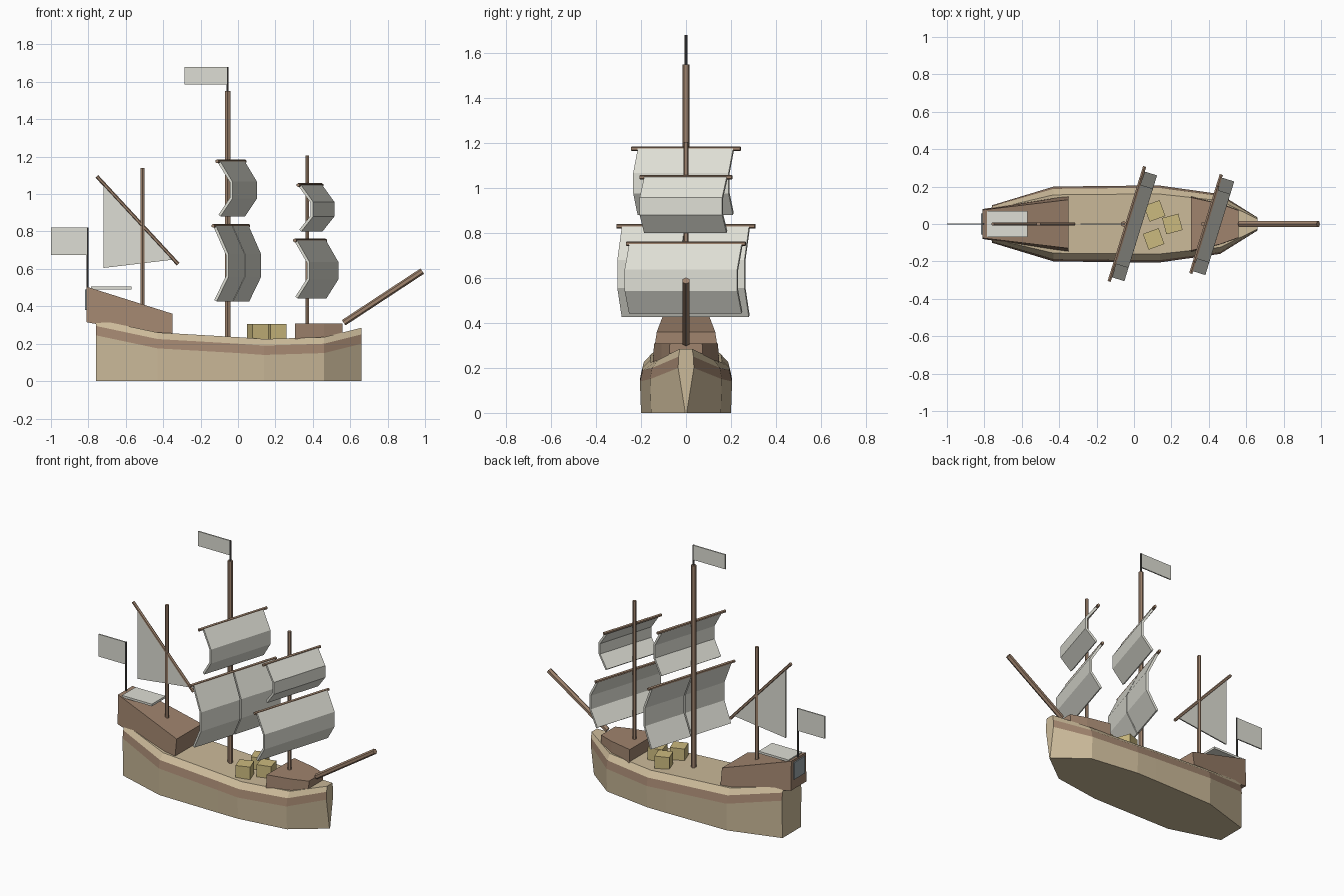
import bpy, bmesh, math
from mathutils import Vector, Matrix

cube = bpy.data.objects.get("Cube")
if cube:
    bpy.data.objects.remove(cube, do_unlink=True)


def material(name, rgb):
    m = bpy.data.materials.new(name)
    m.use_nodes = True
    m.diffuse_color = (*rgb, 1)
    m.node_tree.nodes["Principled BSDF"].inputs["Base Color"].default_value = (*rgb, 1)
    return m


TAN = material("light wood", (0.60, 0.49, 0.32))
BROWN = material("brown wood", (0.35, 0.23, 0.155))
CANVAS = material("canvas", (0.73, 0.73, 0.66))
CRATE = material("crate wood", (0.60, 0.49, 0.21))
IRON = material("dark iron", (0.10, 0.095, 0.09))
GLASS = material("window glass", (0.33, 0.38, 0.40))


def finish(name, bm, *mats):
    bmesh.ops.recalc_face_normals(bm, faces=bm.faces)
    mesh = bpy.data.meshes.new(name)
    bm.to_mesh(mesh)
    bm.free()
    for m in mats:
        mesh.materials.append(m)
    ob = bpy.data.objects.new(name, mesh)
    bpy.context.collection.objects.link(ob)
    return ob


def box(name, centre, size, mat, turn=0):
    bm = bmesh.new()
    place = (Matrix.Translation(centre) @ Matrix.Rotation(math.radians(turn), 4, 'Z')
             @ Matrix.Diagonal((*size, 1)))
    bmesh.ops.create_cube(bm, size=1, matrix=place)
    return finish(name, bm, mat)


def pole(name, a, b, radius, mat, sides=6):
    a, b = Vector(a), Vector(b)
    bm = bmesh.new()
    turn = (b - a).to_track_quat('Z', 'Y').to_matrix().to_4x4()
    bmesh.ops.create_cone(bm, cap_ends=True, segments=sides, radius1=radius, radius2=radius,
                          depth=(b - a).length, matrix=Matrix.Translation((a + b) / 2) @ turn)
    return finish(name, bm, mat)


def loft(name, sections, mats, band=None):
    """Join half sections (x, [(half width, z), ...] from bottom to top), mirrored in y."""
    bm = bmesh.new()
    rings = []
    for x, half in sections:
        ring = [bm.verts.new((x, -w, z)) for w, z in half]
        ring += [bm.verts.new((x, w, z)) for w, z in reversed(half)]
        rings.append(ring)
    n = len(rings[0])
    for r, s in zip(rings, rings[1:]):
        for i in range(n):
            j = (i + 1) % n
            f = bm.faces.new((r[i], r[j], s[j], s[i]))
            if band is not None and i in (band, n - 2 - band):
                f.material_index = 1
    bm.faces.new(rings[0])
    bm.faces.new(rings[-1])
    return finish(name, bm, *mats)


# Hull: flat bottom, upright sides, brown wale, sloped rail and deck
stations = [(-0.76, 0.10, 0.33), (-0.43, 0.20, 0.26), (0, 0.205, 0.235),
            (0.14, 0.205, 0.225), (0.46, 0.16, 0.235), (0.66, 0.035, 0.285)]
hull = []
for x, w, top in stations:
    keel = 0.003 if x > 0.6 else w - 0.005
    inner = w * 0.78
    hull.append((x, [(keel, 0), (w, top - 0.085), (w * 0.94, top - 0.035), (inner, top)]))
loft("hull", hull, (TAN, BROWN), band=1)

# Cabins
loft("stern_cabin", [(-0.81, [(0.08, 0.315), (0.075, 0.505)]),
                     (-0.35, [(0.15, 0.23), (0.13, 0.36)])], (BROWN,))
loft("bow_cabin", [(0.305, [(0.148, 0.215), (0.142, 0.308)]),
                   (0.46, [(0.11, 0.215), (0.108, 0.308)]),
                   (0.56, [(0.075, 0.24), (0.072, 0.308)])], (BROWN,))
box("stern_window", (-0.813, 0, 0.435), (0.009, 0.11, 0.11), GLASS)
box("cabin_roof_panel", (-0.678, 0, 0.498), (0.215, 0.14, 0.014), CANVAS)

# Crates on the deck
for i, (x, y, turn) in enumerate([(0.11, 0.07, 20), (0.205, 0, 15), (0.105, -0.08, 20)]):
    box(f"crate_{i + 1}", (x, y, 0.262), (0.09, 0.09, 0.088), CRATE, turn)

# Masts and bowsprit
MAIN, FORE, MIZZEN = -0.055, 0.37, -0.51
pole("main_mast", (MAIN, 0, 0.22), (MAIN, 0, 1.55), 0.016, BROWN)
pole("fore_mast", (FORE, 0, 0.29), (FORE, 0, 1.205), 0.012, BROWN)
pole("mizzen_mast", (MIZZEN, 0, 0.39), (MIZZEN, 0, 1.14), 0.012, BROWN)
pole("bowsprit", (0.565, 0, 0.312), (0.985, 0, 0.588), 0.017, BROWN)

# Flags on thin staffs
for name, x, low, high, length, drop in [("main", MAIN, 1.54, 1.68, 0.23, 0.095),
                                         ("stern", -0.805, 0.48, 0.82, 0.195, 0.145)]:
    pole(f"{name}_flag_staff", (x, 0, low), (x, 0, high), 0.006, IRON)
    box(f"{name}_flag", (x - length / 2, 0, high - drop / 2), (length, 0.008, drop), CANVAS)

# Square sails: three-panel bulge hung from a slanted yard
ALONG = Vector((0.295, 0.955, 0))
AHEAD = Vector((0.955, -0.295, 0))


def square_sail(name, x, top, bottom, yard_half, sail_half, halves=1):
    hang = Vector((x, 0, 0))
    lift = Vector((0, 0, top))
    pole(f"{name}_yard", hang + lift - ALONG * yard_half, hang + lift + ALONG * yard_half,
         0.01, BROWN)
    drop = top - bottom
    profile = [(0.0, 0), (0.07, 0.38), (0.07, 0.68), (0.005, 1)]
    width = 2 * sail_half / halves
    for k in range(halves):
        start = -sail_half + k * width
        gap = 0.004 if halves > 1 else 0
        bm = bmesh.new()
        rows = []
        for out, t in profile:
            p = hang + AHEAD * out + Vector((0, 0, top - drop * t))
            rows.append([bm.verts.new(p + ALONG * (start + gap)),
                         bm.verts.new(p + ALONG * (start + width - gap))])
        for r, s in zip(rows, rows[1:]):
            bm.faces.new((r[0], r[1], s[1], s[0]))
        suffix = f"_{k + 1}" if halves > 1 else ""
        sail = finish(f"{name}_sail{suffix}", bm, CANVAS)
        thick = sail.modifiers.new("thickness", 'SOLIDIFY')
        thick.thickness = 0.015
        thick.offset = 0


square_sail("main_lower", MAIN + 0.017, 0.83, 0.43, 0.322, 0.3, halves=2)
square_sail("main_upper", MAIN + 0.017, 1.175, 0.885, 0.254, 0.222)
square_sail("fore_lower", FORE + 0.015, 0.752, 0.447, 0.277, 0.262)
square_sail("fore_upper", FORE + 0.015, 1.048, 0.805, 0.214, 0.192)

# Triangular mizzen sail on its slanted yard
pole("mizzen_yard", (-0.755, 0, 1.095), (-0.32, 0, 0.625), 0.01, BROWN)
bm = bmesh.new()
bm.faces.new([bm.verts.new(p) for p in
              [(-0.72, 0, 1.052), (-0.72, 0, 0.605), (-0.343, 0, 0.65)]])
sail = finish("mizzen_sail", bm, CANVAS)
thick = sail.modifiers.new("thickness", 'SOLIDIFY')
thick.thickness = 0.008
thick.offset = 0
